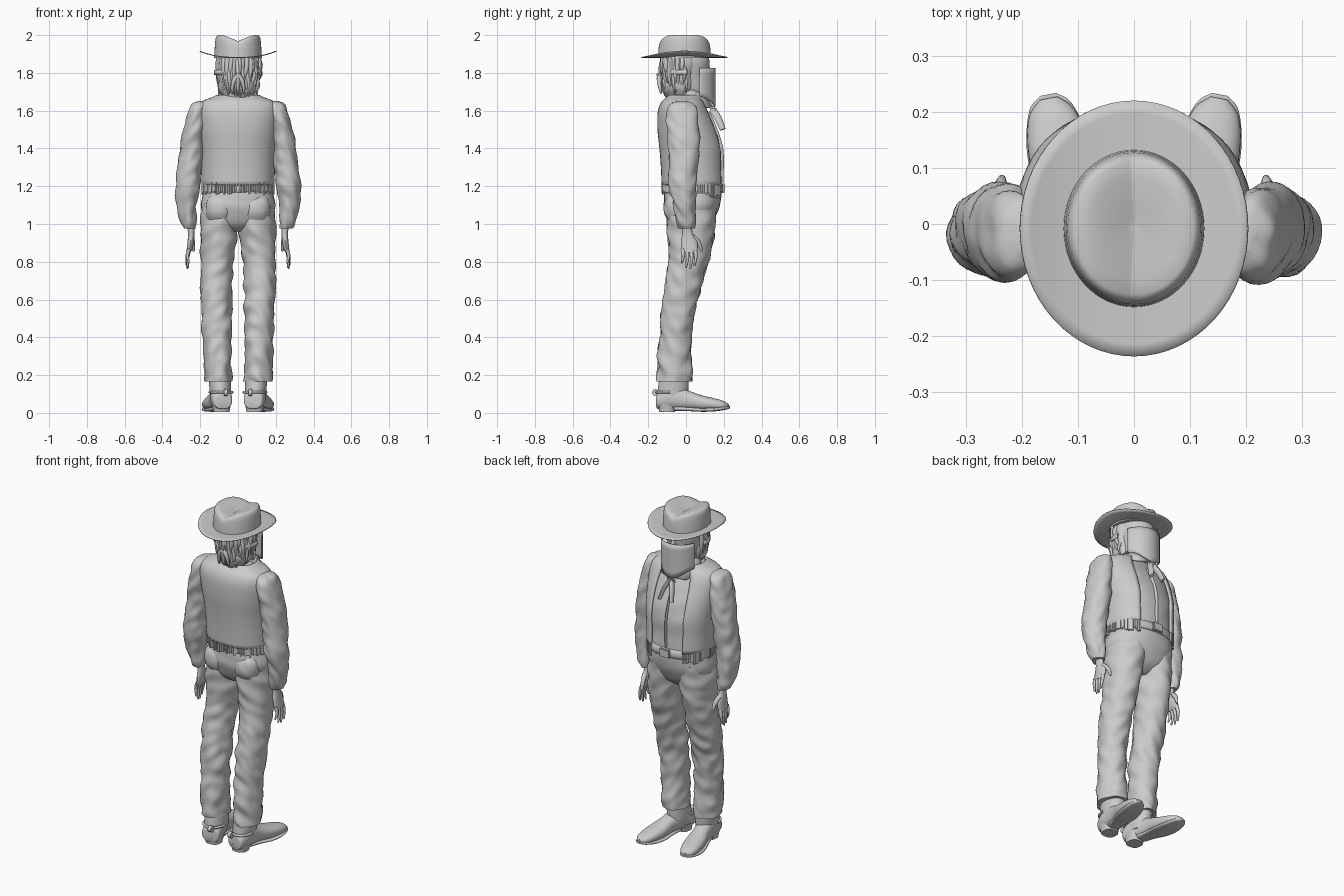
import bpy, bmesh, math, random
from mathutils import Vector, Matrix, noise

random.seed(4)
if "Cube" in bpy.data.objects:
    bpy.data.objects.remove(bpy.data.objects["Cube"])

grey = bpy.data.materials.new("plain grey")
grey.use_nodes = True
GREY = (0.6, 0.6, 0.6, 1)
grey.diffuse_color = GREY
grey.node_tree.nodes["Principled BSDF"].inputs["Base Color"].default_value = GREY


def finish(name, bm, angle=50):
    bmesh.ops.recalc_face_normals(bm, faces=bm.faces)
    me = bpy.data.meshes.new(name)
    bm.to_mesh(me)
    bm.free()
    me.materials.append(grey)
    ob = bpy.data.objects.new(name, me)
    bpy.context.collection.objects.link(ob)
    bpy.ops.object.select_all(action="DESELECT")
    ob.select_set(True)
    bpy.context.view_layer.objects.active = ob
    bpy.ops.object.shade_smooth_by_angle(angle=math.radians(angle))
    return ob


def thicken(ob, t):
    mod = ob.modifiers.new("thickness", "SOLIDIFY")
    mod.thickness = t
    mod.offset = 0
    return ob


def skin(name, rings, closed=True, caps=True, angle=50):
    bm = bmesh.new()
    rows = [[bm.verts.new(p) for p in ring] for ring in rings]
    n = len(rows[0])
    for a, b in zip(rows, rows[1:]):
        for i in range(n if closed else n - 1):
            j = (i + 1) % n
            bm.faces.new((a[i], a[j], b[j], b[i]))
    if closed and caps:
        bm.faces.new(rows[0])
        bm.faces.new(rows[-1])
    return finish(name, bm, angle)


def smooth_path(keys, steps):
    keys = [Vector(k) for k in keys]
    out = []
    for i in range(len(keys) - 1):
        a, b = keys[max(i - 1, 0)], keys[i]
        c, d = keys[i + 1], keys[min(i + 2, len(keys) - 1)]
        for s in range(steps):
            t = s / steps
            out.append(b + t / 2 * (c - a + t * (2 * a - 5 * b + 4 * c - d + t * (3 * b - a - 3 * c + d))))
    return out + [keys[-1]]


def section(k, ang, n=2.0, grow=0.0):
    """Point on a squared-off ellipse; k = x, y, z, x radius, y radius."""
    c, s = math.cos(ang), math.sin(ang)
    px = math.copysign(abs(c) ** (2 / n), c)
    py = math.copysign(abs(s) ** (2 / n), s)
    return Vector((k[0] + (k[3] + grow) * px, k[1] + (k[4] + grow) * py, k[2]))


def loft(name, keys, side=1, n=2.0, fold=0.0, seg=32, steps=6, matrix=None):
    rings = []
    for k in smooth_path(keys, steps):
        ring = []
        for i in range(seg):
            a = math.tau * i / seg
            c, s = math.cos(a), math.sin(a)
            wave = noise.noise(Vector((c * 1.2 + side * 5, s * 1.2, k[2] * 17 + c + s * 0.7)))
            p = section(k, a, n, fold * wave)
            if matrix:
                p = matrix @ p
            ring.append((p.x * side, p.y, p.z))
        rings.append(ring)
    return skin(name, rings)


def strand(name, points, radius, side=1, flat=1.0, tip=0.35):
    """Tapered tube along a path; flat squeezes it in x."""
    path = smooth_path(points, 4)
    rings = []
    for i, p in enumerate(path):
        d = (path[min(i + 1, len(path) - 1)] - path[max(i - 1, 0)]).normalized()
        u = d.cross(Vector((0.9, 0.1, 0.2))).normalized()
        v = d.cross(u)
        r = radius * (1 - (1 - tip) * (i / (len(path) - 1)) ** 2)
        ring = []
        for j in range(8):
            a = math.tau * j / 8
            q = p + r * (u * math.cos(a) + v * flat * math.sin(a))
            ring.append((q.x * side, q.y, q.z))
        rings.append(ring)
    return skin(name, rings)


def box(name, loc, size, rot=0.0, bevel=0.004):
    bm = bmesh.new()
    m = Matrix.Translation(loc) @ Matrix.Rotation(rot, 4, "X") @ Matrix.Diagonal((*size, 1))
    bmesh.ops.create_cube(bm, size=1, matrix=m)
    bmesh.ops.bevel(bm, geom=bm.edges[:], offset=bevel, segments=2, affect="EDGES")
    return finish(name, bm)


# Torso, vest and belt
TORSO = [(0, .04, 1.17, .175, .15), (0, .035, 1.3, .178, .15), (0, .03, 1.4, .185, .153),
         (0, .01, 1.5, .195, .143), (0, -.01, 1.59, .198, .122), (0, -.015, 1.64, .18, .1),
         (0, -.01, 1.67, .115, .075), (0, .005, 1.7, .07, .065), (0, .01, 1.78, .065, .065)]
loft("shirt", TORSO, n=2.3, fold=.006)

body = smooth_path(TORSO, 6)
vest_rings = []
for k in body[2:39]:
    gap = math.radians(30 - 45 * max(0, k[2] - 1.3) ** 2)
    start, span = math.pi / 2 + gap, math.tau - 2 * gap
    vest_rings.append([section(k, start + span * i / 48, 2.3, .012) for i in range(49)])
thicken(skin("vest", vest_rings, closed=False), .012)

bm = bmesh.new()
for i in range(84):
    a = math.radians(122 + 296 * i / 83)
    p = section(body[2], a, 2.3, .014)
    drop = .03 + .02 * random.random()
    p.z = 1.215 - .025 * max(0, math.sin(a)) - drop / 2
    m = Matrix.Translation(p) @ Matrix.Rotation(a, 4, "Z") @ Matrix.Diagonal((.008, .009, drop + .02, 1))
    bmesh.ops.create_cube(bm, size=1, matrix=m)
finish("vest_fringe", bm, 20)

loft("belt", [(0, .04, z, r, r - .025) for z, r in ((1.165, .17), (1.17, .183), (1.21, .182), (1.215, .17))],
     n=2.3, steps=2)
box("belt_buckle", (0, .197, 1.19), (.065, .02, .05))
strand("shirt_placket", [(0, .186, 1.22), (0, .188, 1.3), (0, .185, 1.4), (0, .155, 1.5), (0, .115, 1.59)],
       .012, flat=.5, tip=1)

# Trousers
loft("trouser_seat", [(0, .04, 1.2, .172, .145), (0, .035, 1.15, .188, .152), (0, .03, 1.08, .195, .145),
                      (0, .025, 1.0, .15, .11), (0, .025, .96, .05, .06)], n=2.3, fold=.004)
LEG = [(.095, .035, 1.12, .09, .13), (.1, .028, 1.0, .1, .128), (.105, .022, .9, .092, .118),
       (.11, .012, .8, .087, .106), (.115, -.01, .7, .084, .098), (.115, -.03, .6, .081, .091),
       (.113, -.048, .5, .079, .087), (.11, -.055, .4, .077, .084), (.108, -.06, .28, .073, .088),
       (.106, -.06, .2, .075, .092), (.105, -.06, .165, .074, .09)]
ARM = [(.195, -.02, 1.65, .02, .03), (.203, -.02, 1.635, .045, .062), (.213, -.02, 1.59, .052, .082),
       (.233, -.015, 1.5, .057, .085), (.245, -.01, 1.4, .061, .082), (.258, -.015, 1.28, .064, .076),
       (.266, -.018, 1.2, .064, .072), (.272, -.008, 1.1, .054, .06), (.262, 0, 1.01, .042, .052),
       (.255, .004, .975, .032, .042)]
HAND = [(.25, .004, 1.0, .02, .026), (.248, .008, .95, .017, .028), (.25, .016, .91, .017, .042),
        (.256, .018, .87, .015, .044), (.262, .016, .85, .011, .036)]
FOOT = [(0, -.055, -.058, .03, .03), (0, -.065, -.05, .05, .045), (0, -.08, 0, .056, .062),
        (0, -.08, .05, .05, .062), (0, -.068, .11, .047, .05), (0, -.054, .18, .055, .04),
        (0, -.046, .25, .053, .031), (0, -.04, .3, .04, .023), (0, -.036, .325, .016, .01)]
SOLE = [(0, -.023, .04, .036, .012), (0, -.021, .1, .042, .011), (0, -.016, .18, .056, .01),
        (0, -.018, .25, .055, .01), (0, -.026, .31, .038, .009), (0, -.03, .332, .014, .006)]

for side, word in ((1, "left"), (-1, "right")):
    loft(word + "_trouser_leg", LEG, side, fold=.013, steps=8)
    loft(word + "_sleeve", ARM, side, fold=.01, steps=8)
    loft(word + "_hand", HAND, side, seg=16)

    # Fingers and thumb
    for i, length in enumerate((.085, .1, .095, .07)):
        y = .048 - .022 * i
        strand(f"{word}_finger_{i + 1}", [(.258, y, .868), (.268, y + .004, .868 - length * .5),
                                          (.272 - .004 * i, y - .004, .862 - length)], .011, side)
    strand(word + "_thumb", [(.248, .035, .935), (.238, .068, .9), (.235, .083, .855)], .014, side)

    # Boots, laid along their length and turned outwards
    place = (Matrix.Translation((.09, -.095, 0)) @ Matrix.Rotation(math.radians(-11), 4, "Z")
             @ Matrix.Rotation(math.radians(-90), 4, "X"))
    loft(word + "_boot_foot", FOOT, side, n=2.3, matrix=place)
    loft(word + "_boot_sole", SOLE, side, n=3, matrix=place)
    loft(word + "_boot_heel", [(.088, -.1, .004, .043, .042), (.088, -.1, .02, .045, .045),
                               (.088, -.098, .05, .052, .055)], side, n=2.6)
    loft(word + "_boot_shaft", [(.098, -.062, .2, .06, .075), (.095, -.066, .15, .058, .08),
                                (.092, -.07, .1, .056, .08), (.092, -.07, .06, .05, .07)], side)

    # Spurs
    band = [section((.09, -.085, .11, .06, .07), math.pi + math.pi * i / 8) for i in range(9)]
    strand(word + "_spur_band", band, .007, side, tip=1)
    wheel = [(.06 * side + dx, -.165 + r * math.cos(a), .108 + r * math.sin(a))
             for dx in (-.008, .008) for a in [0] for r in [0]]
    bm = bmesh.new()
    m = Matrix.Translation((.065 * side, -.162, .108)) @ Matrix.Rotation(math.pi / 2, 4, "Y")
    bmesh.ops.create_cone(bm, cap_ends=True, segments=14, radius1=.018, radius2=.018, depth=.02, matrix=m)
    finish(word + "_spur_wheel", bm)

    # Collar flap, scarf tail and jeans pocket
    flap = [[(.035, .085, 1.705), (.07, .04, 1.71), (.085, -.02, 1.7)],
            [(.025, .14, 1.62), (.085, .115, 1.615), (.115, .03, 1.655)]]
    thicken(skin(word + "_collar", [[(x * side, y, z) for x, y, z in r] for r in flap], closed=False), .01)
    strand(word + "_scarf_tail", [(.005, .14, 1.605), (.025, .17, 1.56), (.04, .195, 1.5)],
           .02, side, flat=.6, tip=.8)
    loft(word + "_seat_curve", [(.095, -.06, 1.16, .04, .02), (.095, -.06, 1.12, .07, .052),
                                (.095, -.05, 1.06, .075, .066), (.095, -.04, 1.01, .06, .05)], side, fold=.003)

# Head, face and hair
loft("head", [(0, .02, 1.66, .04, .05), (0, .025, 1.7, .075, .085), (0, .015, 1.78, .09, .1),
              (0, .01, 1.86, .1, .115), (0, .0, 1.92, .09, .1)])
strand("nose", [(0, .105, 1.84), (0, .125, 1.8), (0, .13, 1.775)], .014, tip=1)
loft("hair_mass", [(0, -.02, 1.93, .1, .1), (0, -.025, 1.86, .112, .095), (0, -.03, 1.78, .112, .092),
                   (0, -.035, 1.71, .1, .085), (0, -.045, 1.66, .065, .06)], fold=.012)
for i in range(34):
    a = math.radians(168 + 204 * i / 33)
    c, s = math.cos(a), math.sin(a)
    low = 1.655 + .03 * abs(c) + .025 * random.random()
    pts = []
    for t, r in ((0, .1), (.3, .108), (.55, .107), (.8, .1), (1, .088)):
        j = random.uniform(-.007, .007)
        pts.append(((r + j) * c + j, (r + j) * s - .02, 1.9 + (low - 1.9) * t))
    strand(f"hair_lock_{i + 1}", pts, .013, tip=.2)

# Face scarf with its band and knot
sheet = []
for t in range(7):
    row = []
    for i in range(25):
        a = math.pi * (.08 + .84 * i / 24)
        low = 1.675 - .055 * math.sin(a) ** 3
        row.append((.108 * math.cos(a), .045 + .108 * math.sin(a), 1.825 + (low - 1.825) * t / 6))
    sheet.append(row)
thicken(skin("face_scarf", sheet, closed=False), .005)
rear = [[section((0, -.01, z, .125, .118), math.pi * (.95 + 1.1 * i / 32)) for i in range(33)]
        for z in (1.815, 1.79)]
thicken(skin("scarf_band", rear, closed=False), .007)
box("scarf_back_knot", (0, -.14, 1.79), (.04, .03, .03), bevel=.009)
for x in (-.025, 0, .025):
    strand("scarf_back_tail", [(0, -.14, 1.79), (x, -.142, 1.75), (x * 1.3, -.132, 1.69)], .014, tip=.3)
box("neck_scarf_knot", (0, .145, 1.605), (.04, .035, .04), bevel=.01)

# Hat
SEG = 64


def hat_ring(scale, rx, ry, height):
    ring = []
    for i in range(SEG):
        a = math.tau * i / SEG
        x, y = scale * rx * math.cos(a), scale * ry * math.sin(a) - .008
        ring.append((x, y, height(x)))
    return ring


crown = []
for scale, z in ((1, 1.88), (.985, 1.92), (.965, 1.96), (.94, 1.982), (.9, 1.995),
                 (.84, 2), (.65, 2), (.45, 2), (.25, 1.998), (.1, 1.996), (.02, 1.996)):
    dip = .032 * min(1, max(0, (z - 1.94) / .05))
    crown.append(hat_ring(scale, .126, .14, lambda x: z - dip * max(0, 1 - abs(x) / .085) ** 1.2))
skin("hat_crown", crown)
brim = [hat_ring(s, .203, .228, lambda x: 1.882 + .032 * (abs(x) / .2) ** 2.5) for s in (.5, .6, .7, .8, .9, 1)]
thicken(skin("hat_brim", brim, caps=False), .005)
